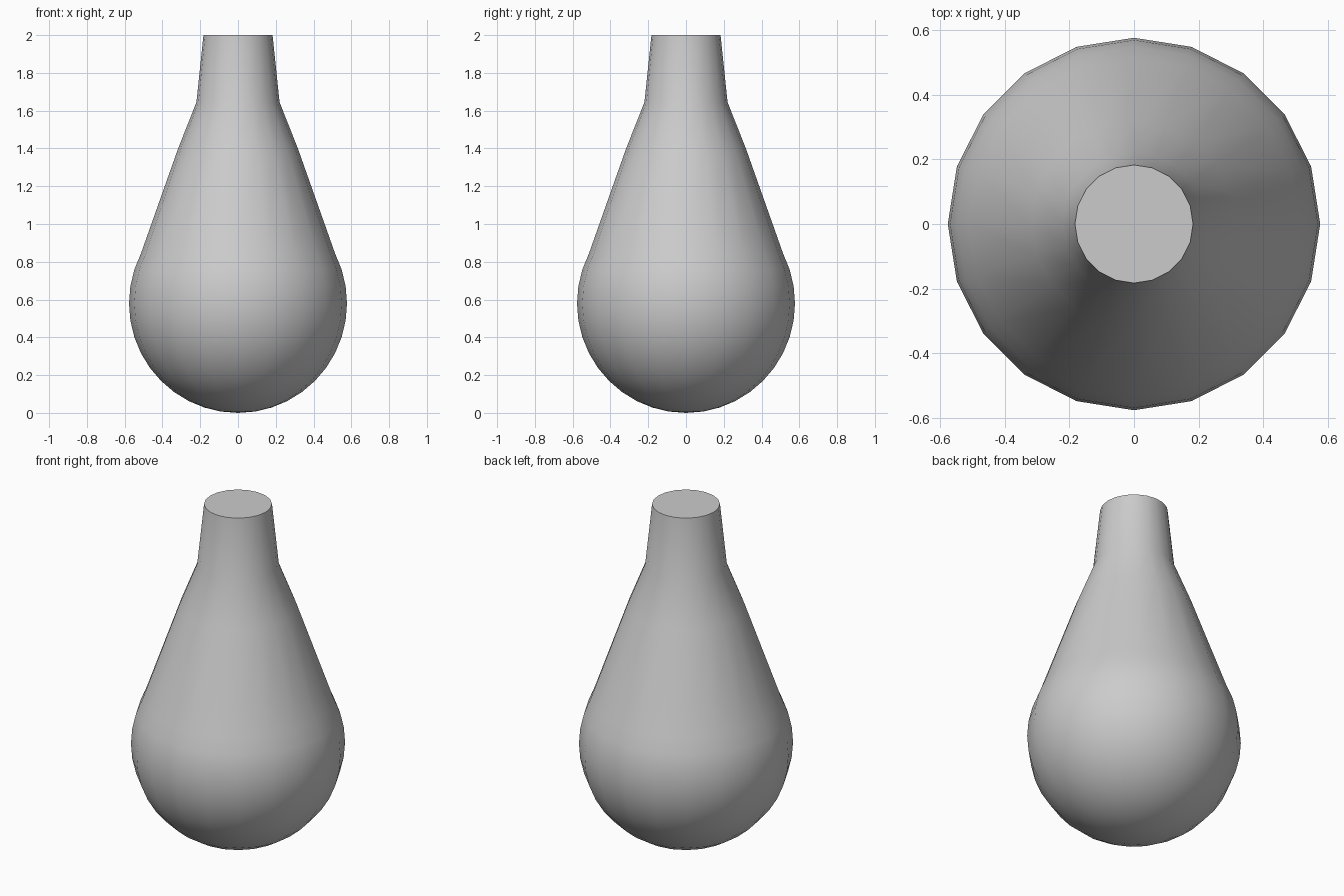
import bpy, bmesh, math

if "Cube" in bpy.data.objects:
    bpy.data.objects.remove(bpy.data.objects["Cube"])

SIDES = 20
R, H = 0.577, 0.58   # bulb radius and half height

# Profile: round bulb, tapering shoulder, narrow neck
profile = []
for i in range(1, 14):
    a = math.radians(-90 + 9 * i)
    profile.append((R * math.cos(a), H + H * math.sin(a)))
profile += [(0.317, 1.40), (0.22, 1.645), (0.183, 2.0)]

bm = bmesh.new()
rings = []
for r, z in profile:
    rings.append([bm.verts.new((r * math.cos(2 * math.pi * k / SIDES),
                                r * math.sin(2 * math.pi * k / SIDES), z))
                  for k in range(SIDES)])

# Side walls
for a, b in zip(rings, rings[1:]):
    for k in range(SIDES):
        n = (k + 1) % SIDES
        bm.faces.new((a[k], a[n], b[n], b[k]))

# Bottom pole and flat top
pole = bm.verts.new((0, 0, 0))
for k in range(SIDES):
    bm.faces.new((pole, rings[0][(k + 1) % SIDES], rings[0][k]))
bm.faces.new(rings[-1])

mesh = bpy.data.meshes.new("bulb_body")
bm.to_mesh(mesh)
bm.free()
body = bpy.data.objects.new("bulb_body", mesh)
bpy.context.collection.objects.link(body)

# Smooth walls with a sharp top rim
bpy.context.view_layer.objects.active = body
body.select_set(True)
bpy.ops.object.shade_smooth_by_angle(angle=math.radians(30))
